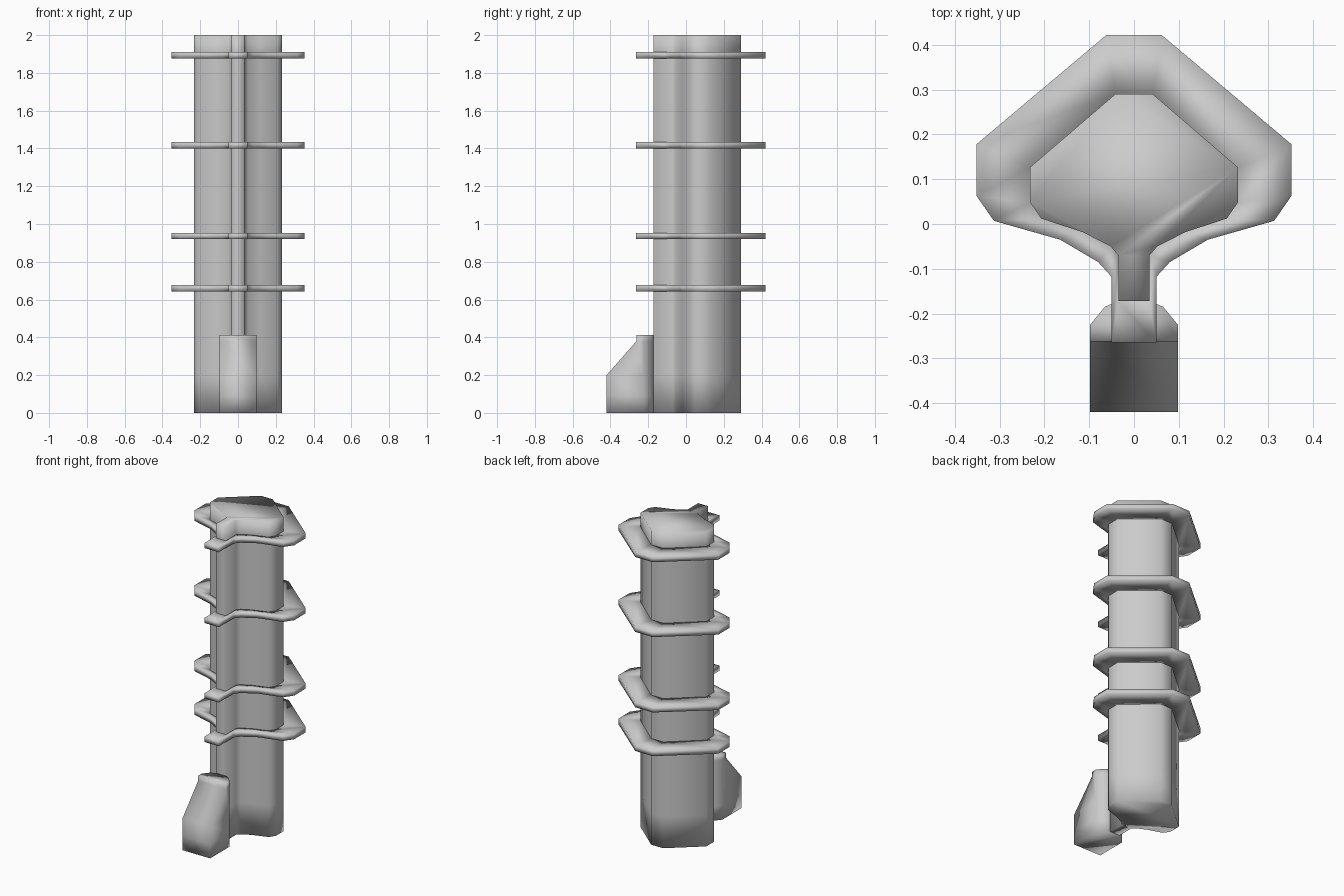
import bpy
import bmesh

cube = bpy.data.objects.get("Cube")
if cube:
    bpy.data.objects.remove(cube, do_unlink=True)

grey = bpy.data.materials.new("plain_grey")
grey.use_nodes = True
colour = (0.6, 0.6, 0.6, 1.0)
grey.diffuse_color = colour
grey.node_tree.nodes["Principled BSDF"].inputs["Base Color"].default_value = colour


def mirrored(half):
    """Close a right-hand outline (running back to front) across x = 0."""
    return half + [(-x, y) for x, y in reversed(half)]


def loft(name, rows, closed=False):
    """Skin a stack of equal-length loops; cap the ends or join them up."""
    bm = bmesh.new()
    loops = [[bm.verts.new(p) for p in row] for row in rows]
    pairs = list(zip(loops, loops[1:]))
    if closed:
        pairs.append((loops[-1], loops[0]))
    else:
        bm.faces.new(loops[0])
        bm.faces.new(loops[-1])
    for a, b in pairs:
        for i in range(len(a)):
            j = (i + 1) % len(a)
            bm.faces.new((a[i], a[j], b[j], b[i]))
    bmesh.ops.recalc_face_normals(bm, faces=bm.faces)
    mesh = bpy.data.meshes.new(name)
    bm.to_mesh(mesh)
    bm.free()
    mesh.materials.append(grey)
    mesh.shade_smooth()
    obj = bpy.data.objects.new(name, mesh)
    bpy.context.collection.objects.link(obj)
    return obj


def at(outline, z):
    return [(x, y, z) for x, y in outline]


shaft = mirrored([(0.042, 0.29), (0.232, 0.127), (0.232, 0.048), (0.207, 0.012),
                  (0.115, -0.018), (0.052, -0.05), (0.035, -0.07), (0.035, -0.172)])
rim = mirrored([(0.062, 0.422), (0.352, 0.178), (0.352, 0.063), (0.313, 0.007),
                (0.165, -0.035), (0.08, -0.085), (0.05, -0.118), (0.05, -0.265)])

# Column with a narrow front rib, and edge loops where the collars sit
collars = [(0.642, 0.677), (0.92, 0.953), (1.4, 1.433), (1.877, 1.91)]
levels = [0, 0.2] + [z for pair in collars for z in pair] + [2]
loft("column", [at(shaft, z) for z in levels])

# Flat collars around the column
for i, (low, high) in enumerate(collars):
    loft(f"collar_{i + 1}",
         [at(shaft, low), at(rim, low), at(rim, high), at(shaft, high)], closed=True)

# Sloping foot in front, with a chamfered back
foot_rows = []
for z, front in [(0, -0.42), (0.09, -0.42), (0.2, -0.42), (0.38, -0.262), (0.413, -0.262)]:
    plan = mirrored([(0.035, -0.172), (0.065, -0.185), (0.098, -0.225), (0.098, front)])
    foot_rows.append(at(plan, z))
loft("foot", foot_rows)
